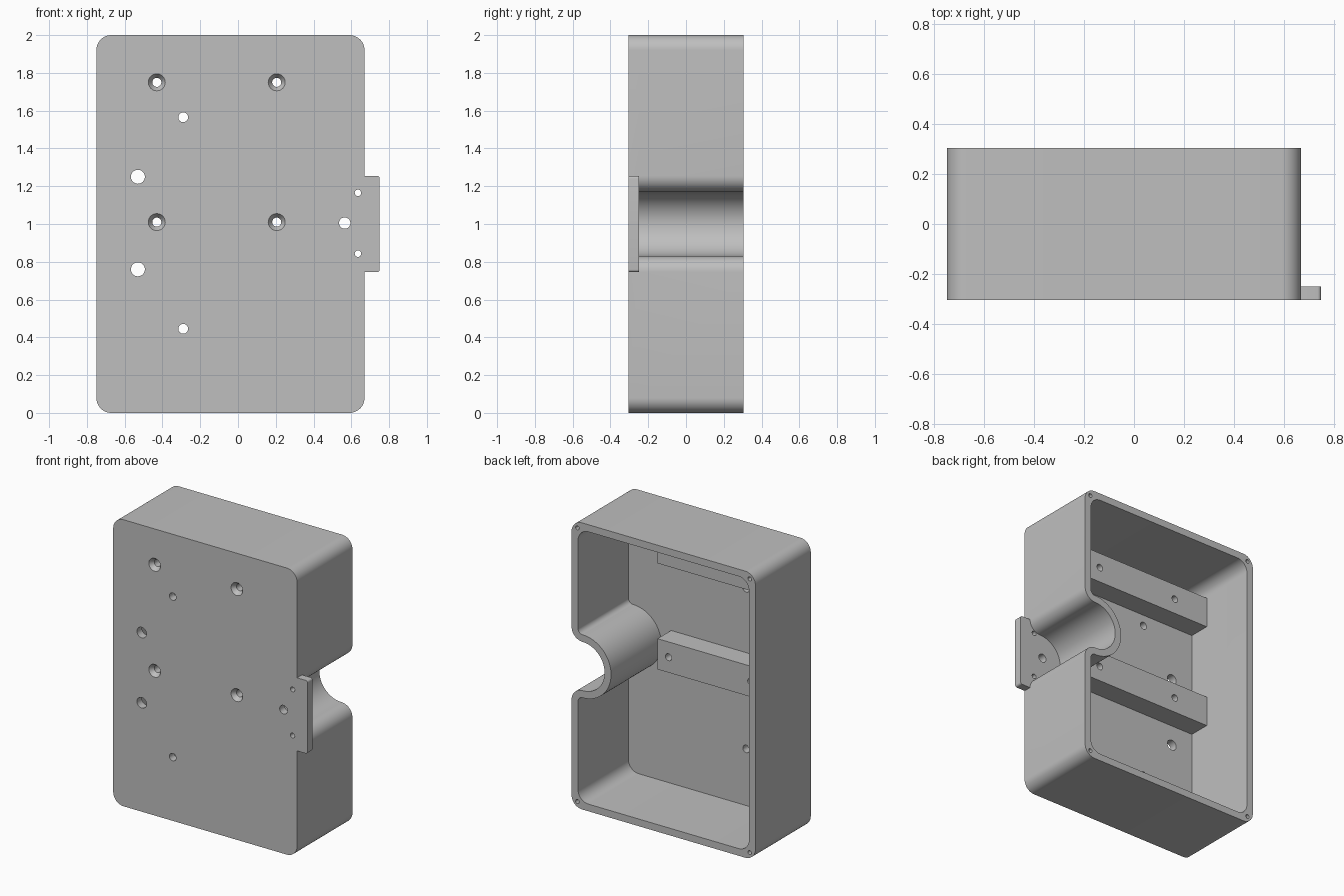
import bpy, bmesh, math
from mathutils import Matrix

if "Cube" in bpy.data.objects:
    bpy.data.objects.remove(bpy.data.objects["Cube"])

L, R, H = -0.75, 0.67, 2.0              # left, right, height of the box
FRONT, FLOOR, BACK = -0.305, -0.25, 0.305
WALL = 0.05
CORNER = 0.08
NX, NZ = 0.585, 1.0                     # notch centre
NR, FR = 0.17, 0.085                    # notch and lip radii

grey = bpy.data.materials.new("grey plastic")
grey.diffuse_color = (0.52, 0.52, 0.52, 1)
grey.use_nodes = True
grey.node_tree.nodes["Principled BSDF"].inputs["Base Color"].default_value = grey.diffuse_color


def arc(cx, cz, r, a0, a1, n=12):
    return [(cx + r * math.cos(math.radians(a0 + (a1 - a0) * i / n)),
             cz + r * math.sin(math.radians(a0 + (a1 - a0) * i / n))) for i in range(n + 1)]


def corner(right, top, a0, d=0.0):
    cx = R - d - CORNER if right else L + d + CORNER
    cz = H - d - CORNER if top else d + CORNER
    return arc(cx, cz, CORNER, a0, a0 + 90)


def wall_outline(d):
    # rounded box with a round notch in the right side, inset by d
    return (corner(1, 0, -90, d)
            + arc(NX, NZ - NR - FR, FR - d, 0, 90)
            + arc(NX, NZ, NR + d, 270, 90, 36)[1:-1]
            + arc(NX, NZ + NR + FR, FR - d, 270, 360)
            + corner(1, 1, 0, d) + corner(0, 1, 90, d) + corner(0, 0, 180, d))


def plate_outline():
    # rounded front plate with a small tab on the right
    z0, z1, x1, r = NZ - NR - FR, NZ + NR + FR, 0.75, 0.015
    return (corner(1, 0, -90) + [(R, z0)]
            + arc(x1 - r, z0 + r, r, -90, 0, 5) + arc(x1 - r, z1 - r, r, 0, 90, 5)
            + [(R, z1)] + corner(1, 1, 0) + corner(0, 1, 90) + corner(0, 0, 180))


def finish(bm, name):
    bmesh.ops.recalc_face_normals(bm, faces=bm.faces)
    me = bpy.data.meshes.new(name)
    bm.to_mesh(me)
    bm.free()
    me.materials.append(grey)
    ob = bpy.data.objects.new(name, me)
    bpy.context.collection.objects.link(ob)
    return ob


def prism(name, pts, y0, y1):
    bm = bmesh.new()
    a, b = ([bm.verts.new((x, y, z)) for x, z in pts] for y in (y0, y1))
    bm.faces.new(a)
    bm.faces.new(b)
    for i in range(len(pts)):
        j = (i + 1) % len(pts)
        bm.faces.new((a[i], a[j], b[j], b[i]))
    return finish(bm, name)


def ring(name, outer, inner, y0, y1):
    bm = bmesh.new()
    loops = [[bm.verts.new((x, y, z)) for x, z in pts]
             for pts, y in ((outer, y0), (outer, y1), (inner, y1), (inner, y0))]
    n = len(outer)
    for k in range(4):
        a, b = loops[k], loops[(k + 1) % 4]
        for i in range(n):
            j = (i + 1) % n
            bm.faces.new((a[i], a[j], b[j], b[i]))
    return finish(bm, name)


def drills(name, holes):
    # each hole: x, z, front radius, back radius, y start, y end
    bm = bmesh.new()
    for x, z, r0, r1, y0, y1 in holes:
        bmesh.ops.create_cone(bm, cap_ends=True, segments=32, radius1=r0, radius2=r1, depth=y1 - y0,
                              matrix=Matrix.Translation((x, (y0 + y1) / 2, z))
                              @ Matrix.Rotation(-math.pi / 2, 4, 'X'))
    return finish(bm, name)


def combine(target, other, op):
    mod = target.modifiers.new(op, 'BOOLEAN')
    mod.operation, mod.object, mod.solver = op, other, 'EXACT'
    bpy.context.view_layer.objects.active = target
    bpy.ops.object.modifier_apply(modifier=mod.name)
    bpy.data.objects.remove(other)


# side walls, front plate and the two mounting bars
body = ring("enclosure", wall_outline(0), wall_outline(WALL), FLOOR, BACK)
combine(body, prism("front_plate", plate_outline(), FRONT, FLOOR), 'UNION')
BARS = (1.01, 1.75)
for z in BARS:
    x0, x1, h = L + 0.03, 0.29, 0.107
    bar = [(x0, z - h), (x1, z - h), (x1, z + h), (x0, z + h)]
    combine(body, prism("mounting_bar", bar, FLOOR - 0.02, -0.10), 'UNION')

# through holes in the plate and bars
screws = [(x, z) for x in (-0.43, 0.205) for z in BARS]
plain = [(-0.29, 1.565, 0.026), (-0.29, 0.445, 0.026), (-0.53, 1.25, 0.037), (-0.53, 0.76, 0.037),
         (0.565, 1.005, 0.03), (0.635, 1.165, 0.017), (0.635, 0.843, 0.017)]
plain += [(x, z, 0.024) for x, z in screws]
holes = [(x, z, r, r, -0.4, 0.0) for x, z, r in plain]
# blind screw holes in the rear rim corners
m = 0.045
holes += [(x, z, 0.014, 0.014, 0.15, 0.4) for x in (L + m, R - m) for z in (m, H - m)]
combine(body, drills("hole_cutter", holes), 'DIFFERENCE')
# countersinks on the front
sinks = [(x, z, 0.052, 0.024, FRONT - 0.01, FRONT + 0.03) for x, z in screws]
combine(body, drills("countersink_cutter", sinks), 'DIFFERENCE')

# soft shading on rounded parts
bpy.ops.object.select_all(action='DESELECT')
body.select_set(True)
bpy.context.view_layer.objects.active = body
bpy.ops.object.shade_smooth_by_angle(angle=math.radians(30))
